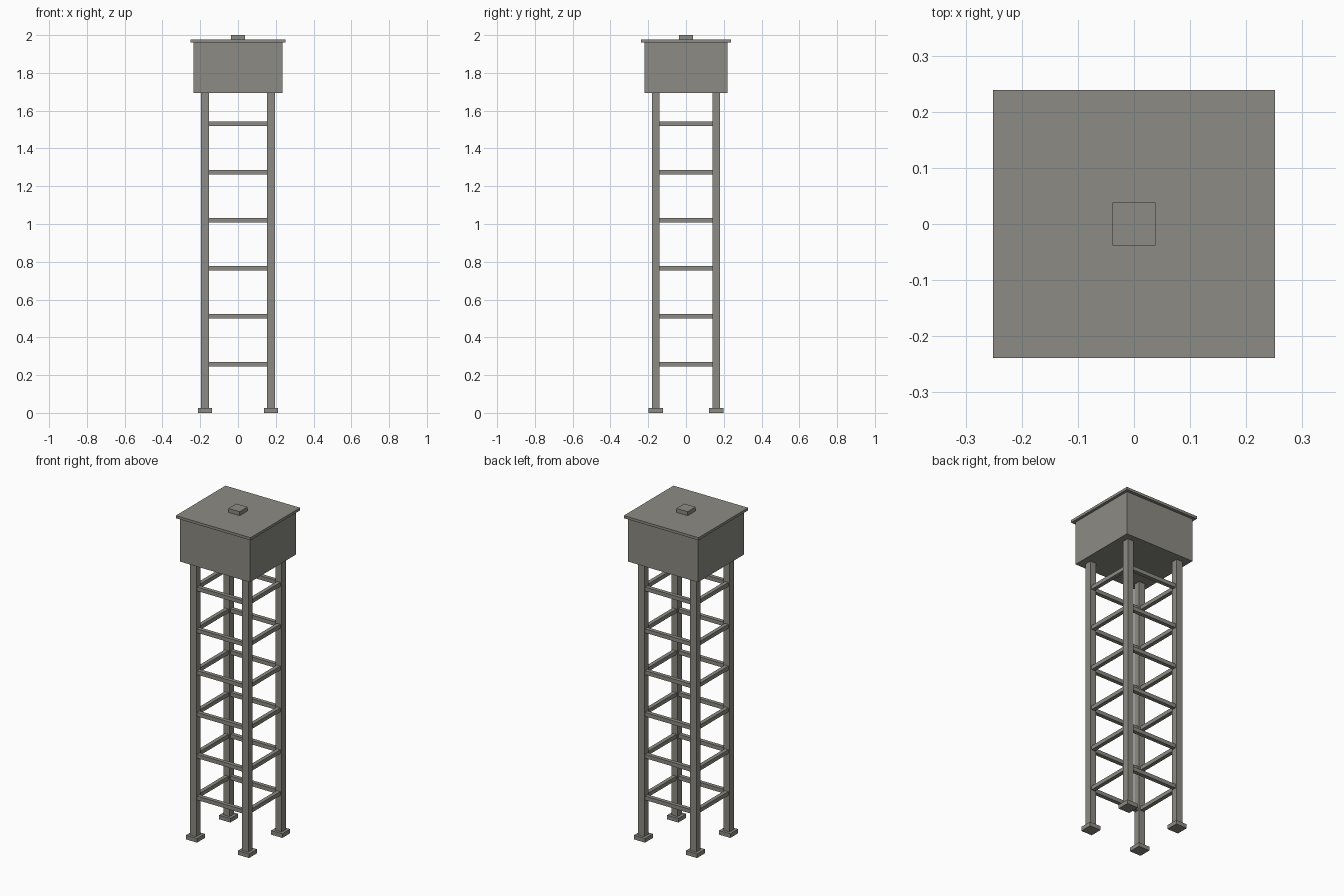
import bpy

if "Cube" in bpy.data.objects:
    bpy.data.objects.remove(bpy.data.objects["Cube"])

# Single weathered grey colour
grey = bpy.data.materials.new("warm_grey")
grey.diffuse_color = (0.263, 0.257, 0.227, 1.0)
grey.use_nodes = True
grey.node_tree.nodes["Principled BSDF"].inputs["Base Color"].default_value = grey.diffuse_color


def box(name, x, y, z, sx, sy, sz):
    """Box centred on x, y with its underside at z."""
    bpy.ops.mesh.primitive_cube_add(size=1, location=(x, y, z + sz / 2))
    ob = bpy.context.object
    ob.name = name
    ob.scale = (sx, sy, sz)
    bpy.ops.object.transform_apply(location=False, rotation=False, scale=True)
    ob.data.materials.append(grey)
    return ob


LEG_X, LEG_Y, LEG_W = 0.175, 0.16, 0.041
BAR = 0.024
TANK_Z = 1.693

# Tank, overhanging lid and hatch
box("tank", 0, 0, TANK_Z, 0.47, 0.44, 0.267)
box("lid", 0, 0, 1.96, 0.503, 0.477, 0.016)
box("hatch", 0, 0, 1.976, 0.076, 0.076, 0.024)

# Four legs on footing pads
for sx, side in ((-1, "left"), (1, "right")):
    for sy, end in ((-1, "front"), (1, "back")):
        x, y = sx * LEG_X, sy * LEG_Y
        box(f"{end}_{side}_leg", x, y, 0, LEG_W, LEG_W, TANK_Z)
        box(f"{end}_{side}_foot", x, y, 0, 0.075, 0.075, 0.025)

# Six levels of horizontal braces between the legs
for i in range(6):
    z = 0.257 + i * 0.2545 - BAR / 2
    for s, end, side in ((-1, "front", "left"), (1, "back", "right")):
        box(f"{end}_brace_{i + 1}", 0, s * LEG_Y, z, 2 * LEG_X - LEG_W, BAR, BAR)
        box(f"{side}_brace_{i + 1}", s * LEG_X, 0, z, BAR, 2 * LEG_Y - LEG_W, BAR)
